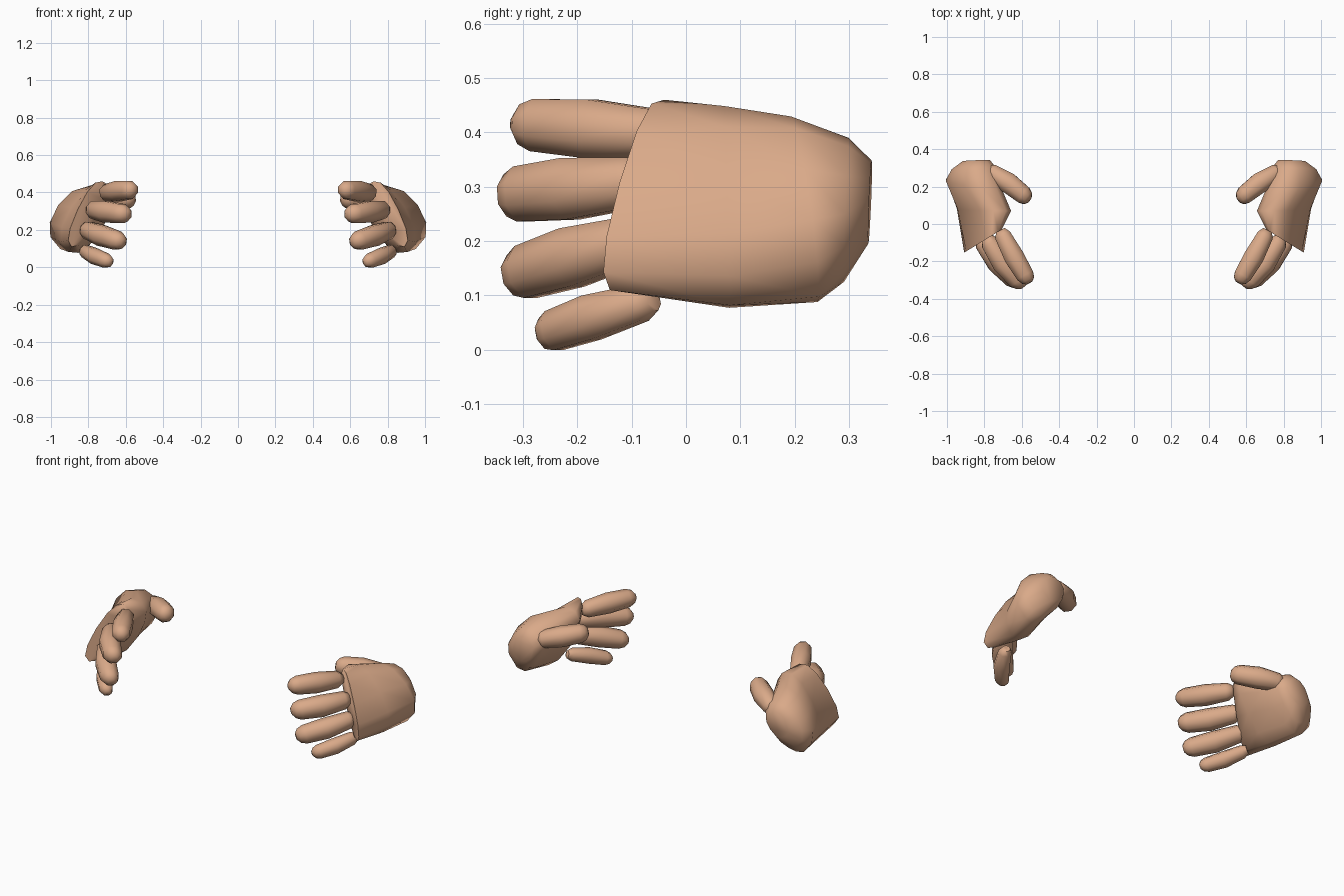
import bpy, bmesh
from math import sin, cos, pi
from mathutils import Vector as V

if "Cube" in bpy.data.objects:
    bpy.data.objects.remove(bpy.data.objects["Cube"])

skin = bpy.data.materials.new("skin")
skin.diffuse_color = (0.70, 0.40, 0.25, 1)
skin.use_nodes = True
skin.node_tree.nodes["Principled BSDF"].inputs["Base Color"].default_value = skin.diffuse_color


def loft(name, rings):
    """Skin closed rings into one capped object, mirrored to the other hand."""
    bm = bmesh.new()
    vs = [[bm.verts.new(p) for p in r] for r in rings]
    n = len(vs[0])
    for a, b in zip(vs, vs[1:]):
        for i in range(n):
            j = (i + 1) % n
            bm.faces.new((a[i], a[j], b[j], b[i]))
    bm.faces.new(vs[0][::-1])
    bm.faces.new(vs[-1])
    bmesh.ops.recalc_face_normals(bm, faces=bm.faces)
    me = bpy.data.meshes.new(name)
    bm.to_mesh(me)
    bm.free()
    me.materials.append(skin)
    ob = bpy.data.objects.new(name, me)
    bpy.context.collection.objects.link(ob)
    bpy.context.view_layer.objects.active = ob
    ob.select_set(True)
    bpy.ops.object.shade_smooth_by_angle(angle=1.1)
    ob.select_set(False)
    m = ob.modifiers.new("other_hand", 'MIRROR')
    m.use_mirror_merge = False


def section(top, bottom, outer, inner, out_y=0, in_y=0, sides=12):
    """Flattened oval from thumb edge to little-finger edge, with separate
    bulge for the back of the hand (outer) and the palm side (inner)."""
    t, b = V(top), V(bottom)
    c, a = (t + b) / 2, (t - b) / 2
    n = V((a.z, 0, -a.x)).normalized()
    sq = lambda v: (abs(v) ** 0.85) * (1 if v > 0 else -1)
    pts = []
    for i in range(sides):
        s = sq(sin(2 * pi * i / sides))
        thick, dy = (outer, out_y) if s > 0 else (inner, in_y)
        pts.append(c + a * sq(cos(2 * pi * i / sides)) + n * s * thick
                   + V((0, abs(s) * dy, 0)))
    return pts


# palm: knuckles, middle, heel, wrist end
loft("palm", [
    section((0.725, -0.04, 0.46), (0.89, -0.14, 0.11), 0.055, 0.055, -0.032, 0.03),
    section((0.685, 0.07, 0.435), (0.905, 0.08, 0.082), 0.115, 0.085),
    section((0.735, 0.19, 0.40), (0.95, 0.245, 0.098), 0.145, 0.085),
    section((0.765, 0.30, 0.365), (0.93, 0.29, 0.14), 0.115, 0.085),
    section((0.79, 0.342, 0.33), (0.89, 0.335, 0.21), 0.07, 0.06),
])


def finger(name, base, tip, r, bend, sides=8):
    """Slightly curled finger with blunt rounded ends."""
    p, q, bend = V(base), V(tip), V(bend)
    d = (q - p).normalized()
    u = d.cross(V((0, 0, 1))).normalized()
    w = u.cross(d)
    rings = []
    for f, s in ((0, .55), (.1, .9), (.5, 1.1), (.86, .98), (.95, .75), (1, .35)):
        c = p.lerp(q, f) + bend * sin(pi * f)
        rings.append([c + (u * cos(2 * pi * (i + .5) / sides)
                           + w * sin(2 * pi * (i + .5) / sides)) * r * s
                      for i in range(sides)])
    loft(name, rings)


# fingers and thumb: base, tip, radius, outward bow
for args in (
    ("index_finger", (0.715, -0.035, 0.397), (0.558, -0.315, 0.416), 0.053, (0.005, 0, 0)),
    ("middle_finger", (0.79, -0.07, 0.310), (0.588, -0.335, 0.283), 0.056, (0.012, -0.01, 0)),
    ("ring_finger", (0.825, -0.075, 0.207), (0.612, -0.325, 0.133), 0.054, (0.012, -0.01, 0)),
    ("little_finger", (0.83, -0.06, 0.093), (0.68, -0.268, 0.026), 0.041, (0.012, -0.01, 0)),
    ("thumb", (0.785, 0.29, 0.325), (0.558, 0.128, 0.373), 0.054, (0, 0.01, 0)),
):
    finger(*args)
